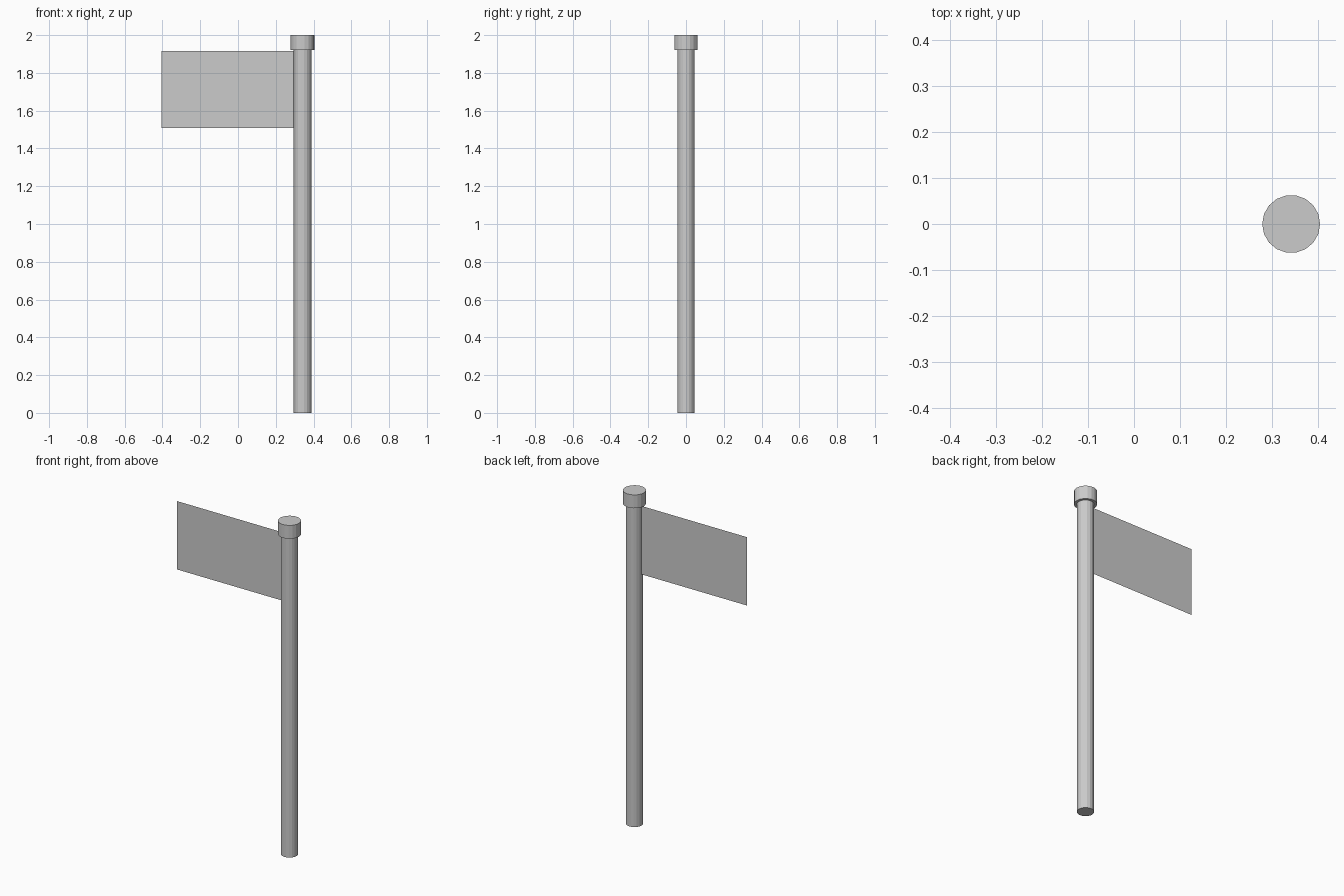
import bpy
import math

if "Cube" in bpy.data.objects:
    bpy.data.objects.remove(bpy.data.objects["Cube"])

POLE_X = 0.342
SIDES = 18


def upright_cylinder(name, radius, z0, z1):
    bpy.ops.mesh.primitive_cylinder_add(
        vertices=SIDES, radius=radius, depth=z1 - z0,
        location=(POLE_X, 0, (z0 + z1) / 2), rotation=(0, 0, math.pi / 2))
    bpy.context.object.name = name


# Pole and the wider cap on top
upright_cylinder("pole", 0.047, 0.0, 1.92)
upright_cylinder("pole_cap", 0.063, 1.92, 2.0)

# Flag: a single flat sheet attached to the left side of the pole
x0, x1, z0, z1 = -0.405, POLE_X - 0.046, 1.507, 1.917
mesh = bpy.data.meshes.new("flag")
mesh.from_pydata([(x0, 0, z0), (x1, 0, z0), (x1, 0, z1), (x0, 0, z1)], [], [(0, 1, 2, 3)])
bpy.context.collection.objects.link(bpy.data.objects.new("flag", mesh))
